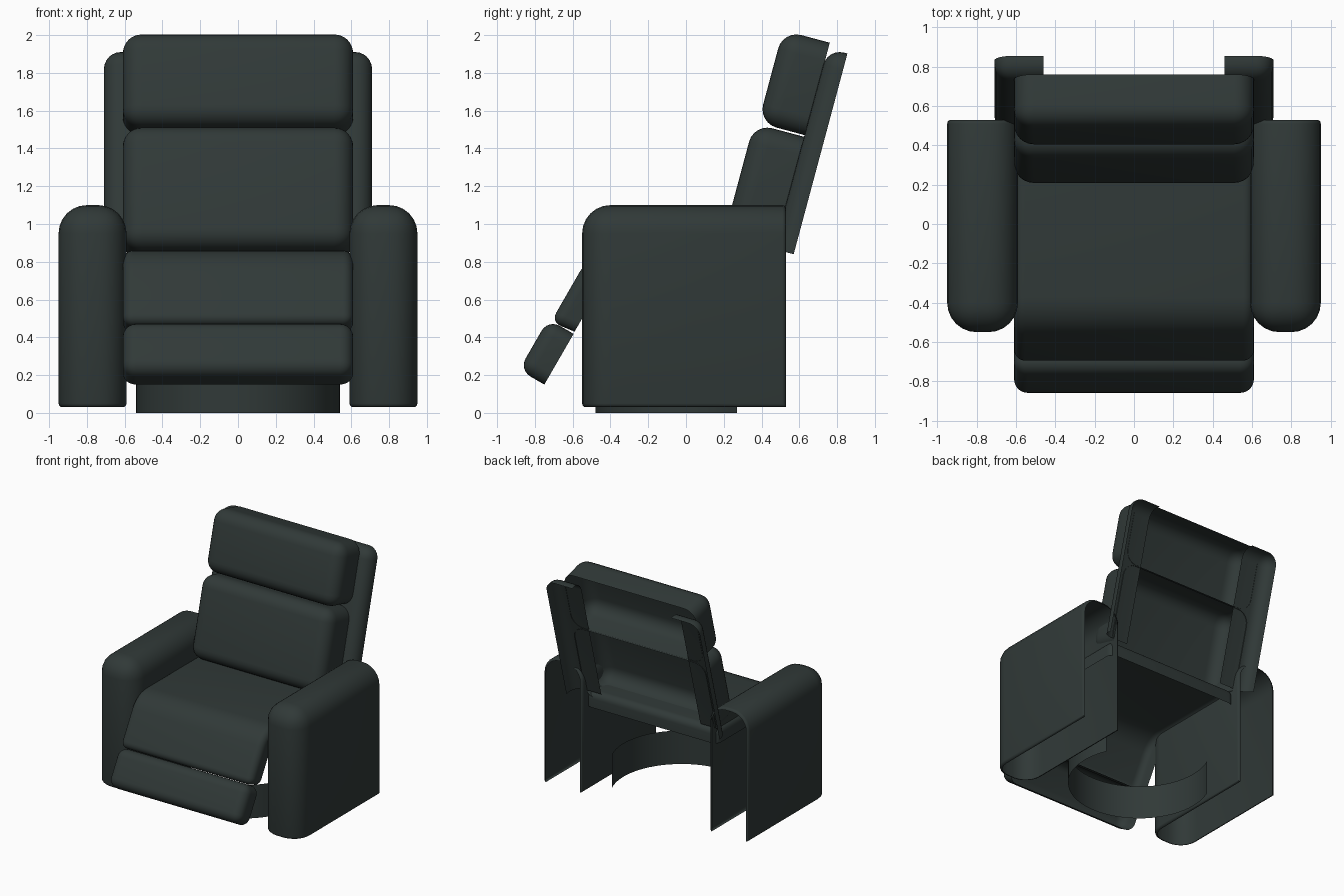
import bpy, bmesh, math
from mathutils import Vector

if "Cube" in bpy.data.objects:
    bpy.data.objects.remove(bpy.data.objects["Cube"])

leather = bpy.data.materials.new("dark green grey leather")
leather.diffuse_color = (0.030, 0.041, 0.039, 1)
leather.use_nodes = True
leather.node_tree.nodes["Principled BSDF"].inputs["Base Color"].default_value = leather.diffuse_color


def finish(name, bm):
    me = bpy.data.meshes.new(name)
    bm.to_mesh(me)
    bm.free()
    me.materials.append(leather)
    ob = bpy.data.objects.new(name, me)
    bpy.context.collection.objects.link(ob)
    bpy.ops.object.select_all(action='DESELECT')
    ob.select_set(True)
    bpy.context.view_layer.objects.active = ob
    bpy.ops.object.shade_smooth_by_angle(angle=math.radians(35))
    return ob


def quad(y, z, deg, length, thick):
    """Tilted side profile, from its lower back corner."""
    a = math.radians(deg)
    o = Vector((y, z))
    u = Vector((math.sin(a), math.cos(a))) * length
    n = Vector((-math.cos(a), math.sin(a))) * thick
    return [o, o + u, o + u + n, o + n]


def back_dir(deg):
    a = math.radians(deg)
    return Vector((0, math.cos(a), -math.sin(a)))


def shell(name, profile, x0, x1, radius, open_dirs, lip=0):
    """Side profile extruded along x, edges rounded, faces along open_dirs removed."""
    bm = bmesh.new()
    a = [bm.verts.new((x0, p[0], p[1])) for p in profile]
    b = [bm.verts.new((x1, p[0], p[1])) for p in profile]
    bm.faces.new(a)
    bm.faces.new(b[::-1])
    k = len(a)
    for i in range(k):
        j = (i + 1) % k
        bm.faces.new((a[i], b[i], b[j], a[j]))
    bmesh.ops.recalc_face_normals(bm, faces=bm.faces[:])
    bm.normal_update()

    def is_open(f):
        return any(f.normal.dot(d) > 0.999 for d in open_dirs)

    def bevel(edges, r, seg):
        bmesh.ops.bevel(bm, geom=edges, offset=r, offset_type='OFFSET', segments=seg,
                        profile=0.5, affect='EDGES', clamp_overlap=False)
        bm.normal_update()

    # round the closed edges, leaving the gentle bends of the profile alone
    bevel([e for e in bm.edges if not any(is_open(f) for f in e.link_faces)
           and e.calc_face_angle(0) > math.radians(25)], radius, 6)
    if lip:
        bevel([e for e in bm.edges
               if sum(is_open(f) for f in e.link_faces) == 1], lip, 3)
    bmesh.ops.delete(bm, geom=[f for f in bm.faces if is_open(f)], context='FACES')
    return finish(name, bm)


DOWN, BACK = Vector((0, 0, -1)), Vector((0, 1, 0))

# Back cushions and leg rest, hollow from behind
shell("head_cushion", quad(0.63, 1.47, 15, 0.507, 0.256), -0.61, 0.61, 0.10, [back_dir(15)])
shell("back_cushion", quad(0.457, 0.813, 15, 0.67, 0.28), -0.61, 0.61, 0.10, [back_dir(15)])
shell("leg_rest", quad(-0.75, 0.15, 30, 0.31, 0.155), -0.61, 0.61, 0.07, [back_dir(30)])

# Seat with a waterfall front, hollow underneath
bend = [(-0.37 - 0.22 * math.sin(math.radians(t)),
         0.64 + 0.22 * math.cos(math.radians(t))) for t in range(0, 61, 10)]
seat_profile = [(0.46, 0.73), (0.46, 0.86)] + bend + [
    (-0.715, 0.482), (-0.59, 0.43), (-0.417, 0.73)]
shell("seat", seat_profile, -0.61, 0.61, 0.055, [DOWN, back_dir(30)])

# Arms and back side wings, mirrored
for s, side in ((1, "right"), (-1, "left")):
    shell(side + "_arm", quad(0.53, 0.03, 0, 1.07, 1.08), s * 0.59, s * 0.95,
          0.15, [DOWN, BACK], lip=0.02)
    d = back_dir(15)
    under = Vector((0, -math.sin(math.radians(15)), -math.cos(math.radians(15))))
    shell(side + "_back_wing", quad(0.57, 0.84, 15, 1.10, 0.108), s * 0.46, s * 0.71,
          0.09, [d, under, Vector((-s, 0, 0))])

# Curved base band, open at the back
bm = bmesh.new()
rows = []
for i in range(41):
    t = math.radians(157.1 + i * 225.8 / 40)
    x, y = 0.54 * math.cos(t), 0.06 + 0.54 * math.sin(t)
    rows.append((bm.verts.new((x, y, 0)), bm.verts.new((x, y, 0.28))))
for p, q in zip(rows, rows[1:]):
    bm.faces.new((p[0], q[0], q[1], p[1]))
finish("base", bm)
